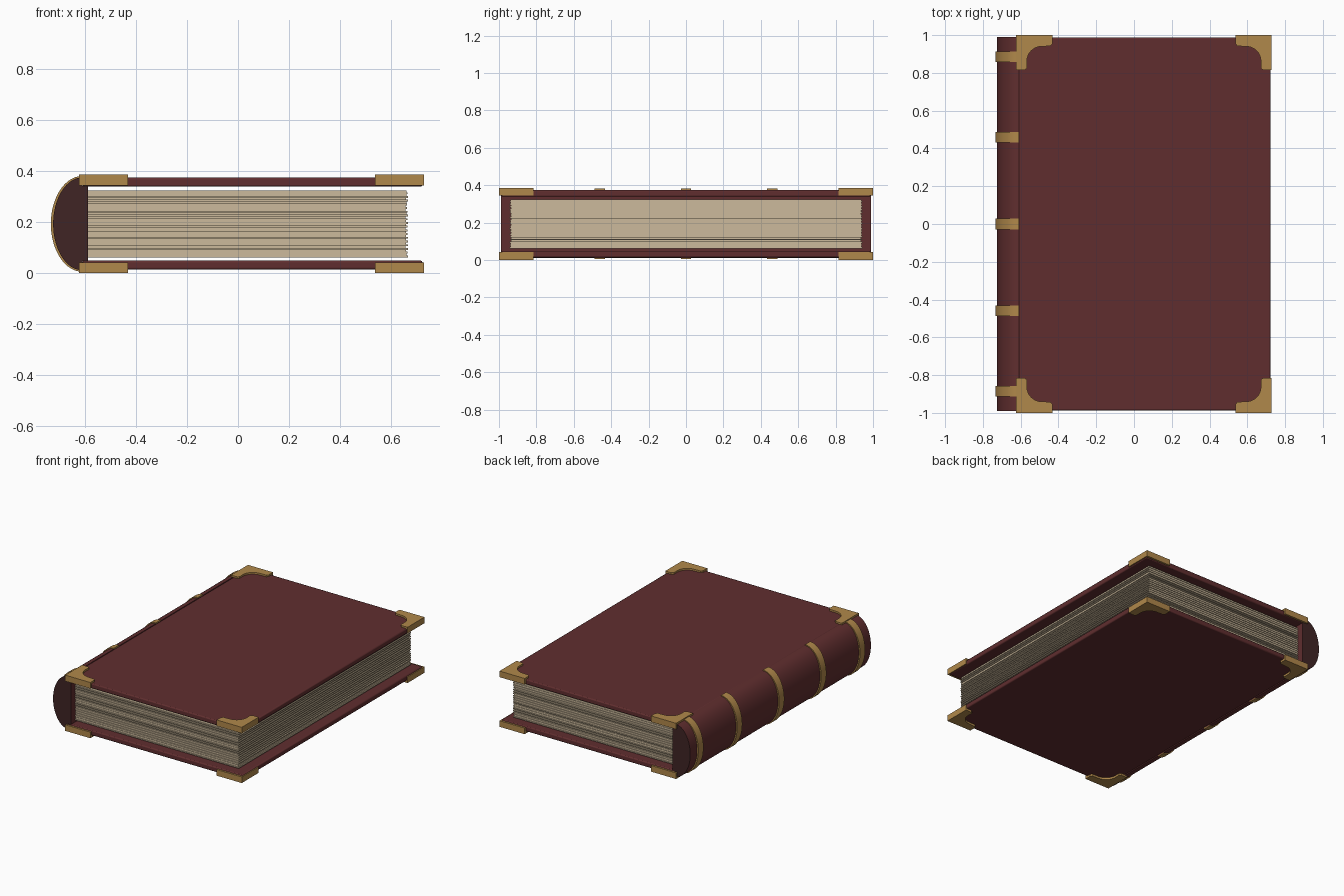
import bpy
import bmesh
import math
import random
from mathutils import Matrix, Vector

random.seed(4)
if "Cube" in bpy.data.objects:
    bpy.data.objects.remove(bpy.data.objects["Cube"], do_unlink=True)

MID = 0.193  # height of the book's middle plane


def material(name, rgb):
    mat = bpy.data.materials.new(name)
    mat.use_nodes = True
    mat.diffuse_color = (*rgb, 1)
    mat.node_tree.nodes["Principled BSDF"].inputs["Base Color"].default_value = (*rgb, 1)
    return mat


LEATHER = material("maroon leather", (0.117, 0.027, 0.028))
DARK = material("dark leather", (0.050, 0.018, 0.018))
BRASS = material("aged brass", (0.434, 0.246, 0.069))
PAPER = material("old paper", (0.604, 0.491, 0.333))


def finish(name, bm, *mats):
    bmesh.ops.recalc_face_normals(bm, faces=bm.faces)
    mesh = bpy.data.meshes.new(name)
    bm.to_mesh(mesh)
    bm.free()
    for mat in mats:
        mesh.materials.append(mat)
    obj = bpy.data.objects.new(name, mesh)
    bpy.context.collection.objects.link(obj)
    return obj


def smooth(obj):
    bpy.ops.object.select_all(action='DESELECT')
    obj.select_set(True)
    bpy.context.view_layer.objects.active = obj
    bpy.ops.object.shade_smooth_by_angle(angle=math.radians(35))


def add_box(bm, lo, hi):
    lo, hi = Vector(lo), Vector(hi)
    scale = Matrix.Diagonal((*(hi - lo), 1))
    bmesh.ops.create_cube(bm, size=1, matrix=Matrix.Translation((lo + hi) / 2) @ scale)


def prism(points, offset):
    """Closed outline extruded along an offset."""
    bm = bmesh.new()
    face = bm.faces.new([bm.verts.new(p) for p in points])
    out = bmesh.ops.extrude_face_region(bm, geom=[face])
    verts = [v for v in out["geom"] if isinstance(v, bmesh.types.BMVert)]
    bmesh.ops.translate(bm, verts=verts, vec=offset)
    return bm


def arc(rx, rz, steps=32):
    """Half ellipse bulging toward the spine side, from top to bottom."""
    angles = [math.pi * i / steps for i in range(steps + 1)]
    return [(-0.61 - rx * math.sin(a), MID + rz * math.cos(a)) for a in angles]


# Cover boards
for name, lo, hi in (("bottom_cover", 0.014, 0.049), ("top_cover", 0.339, 0.374)):
    bm = bmesh.new()
    add_box(bm, (-0.61, -0.987, lo), (0.723, 0.987, hi))
    cover = finish(name, bm, LEATHER)
    bevel = cover.modifiers.new("soft edge", 'BEVEL')
    bevel.width = 0.007
    bevel.segments = 2
    smooth(cover)

# Rounded spine with dark end caps and a flat inner wall between the boards
outline = arc(0.115, 0.182) + [(-0.61, 0.047), (-0.588, 0.047), (-0.588, 0.341), (-0.61, 0.341)]
bm = prism([(x, -0.989, z) for x, z in outline], (0, 1.978, 0))
bm.normal_update()
for f in bm.faces:
    f.material_index = int(abs(f.normal.y) > 0.9)
smooth(finish("spine", bm, LEATHER, DARK))

# Raised brass bands around the spine
for i, y in enumerate((-0.885, -0.46, 0, 0.46, 0.885)):
    outline = arc(0.124, 0.188) + arc(0.110, 0.176)[::-1]
    bm = prism([(x, y - 0.028, z) for x, z in outline], (0, 0.056, 0))
    smooth(finish(f"spine_band_{i + 1}", bm, BRASS))

# Brass corner guards: plates with a scooped inner edge
scoop = [(0.135 - 0.078 * math.sin(a), 0.138 - 0.078 * math.cos(a))
         for a in [math.pi / 2 * i / 8 for i in range(9)]]
# The scoop bows toward the outer corner, between two short rounded tabs
guard = ([(0, 0), (0.192, 0), (0.192, 0.045), (0.182, 0.058)]
         + scoop + [(0.058, 0.175), (0.045, 0.185), (0, 0.185)])
for level, z in (("bottom", 0.0), ("top", 0.344)):
    for side, x0, sx in (("spine", -0.624, 1), ("outer", 0.729, -1)):
        for end, sy in (("front", 1), ("back", -1)):
            points = [(x0 + sx * u, sy * (v - 1), z) for u, v in guard]
            finish(f"{level}_{end}_{side}_corner", prism(points, (0, 0, 0.042)), BRASS)

# Page block: stacked leaves with slightly uneven edges
bm = bmesh.new()
COUNT = 36
step = 0.262 / COUNT
for i in range(COUNT):
    z = 0.062 + i * step
    inset = 0.006 * (i % 2)
    r = [inset + random.uniform(0, 0.004) for _ in range(3)]
    add_box(bm, (-0.592, -0.945 + r[0], z), (0.667 - r[1], 0.945 - r[2], z + step))
finish("pages", bm, PAPER)
